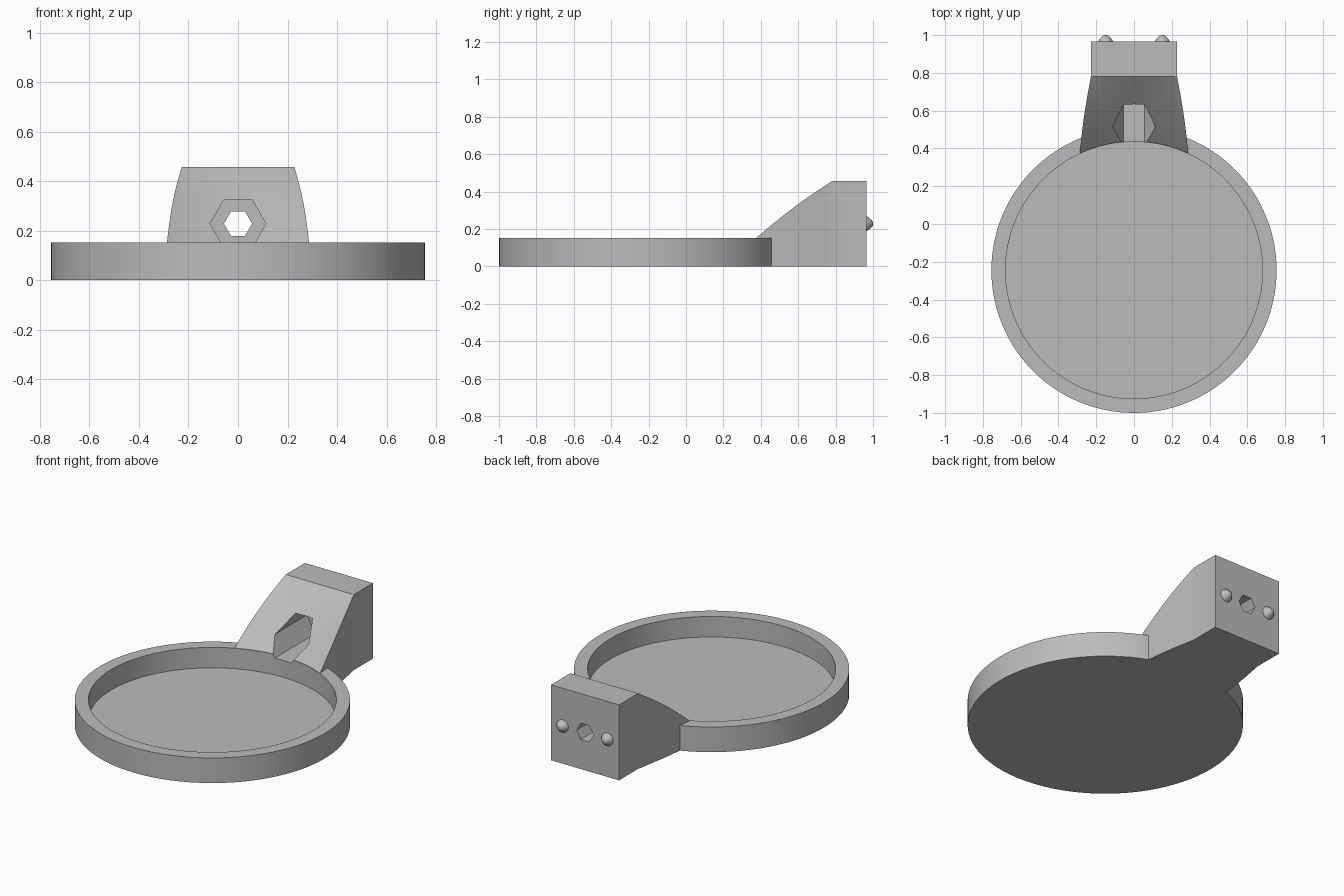
import bpy, bmesh, math
from mathutils import Matrix

if "Cube" in bpy.data.objects:
    bpy.data.objects.remove(bpy.data.objects["Cube"])

grey = bpy.data.materials.new("plain_grey")
grey.diffuse_color = (0.5, 0.5, 0.5, 1)
grey.use_nodes = True
grey.node_tree.nodes["Principled BSDF"].inputs["Base Color"].default_value = grey.diffuse_color

DISH_Y, R_OUT, R_IN, RIM_Z = -0.245, 0.755, 0.68, 0.152
BLOCK_Y, BACK_Y, TOP_Z, HOLE_Z = 0.782, 0.965, 0.457, 0.228


def finish(name, bm):
    bmesh.ops.recalc_face_normals(bm, faces=bm.faces)
    mesh = bpy.data.meshes.new(name)
    bm.to_mesh(mesh)
    bm.free()
    ob = bpy.data.objects.new(name, mesh)
    bpy.context.collection.objects.link(ob)
    mesh.materials.append(grey)
    return ob


def smooth(ob):
    bpy.ops.object.select_all(action='DESELECT')
    ob.select_set(True)
    bpy.context.view_layer.objects.active = ob
    bpy.ops.object.shade_smooth_by_angle(angle=math.radians(25))


def prism(name, radius, sides, matrix, depth):
    """Straight prism whose base centre is the matrix origin."""
    bm = bmesh.new()
    bmesh.ops.create_cone(bm, cap_ends=True, segments=sides, radius1=radius,
                          radius2=radius, depth=depth,
                          matrix=matrix @ Matrix.Translation((0, 0, depth / 2)))
    return finish(name, bm)


def hex_bore(name, radius, y0, y1):
    """Hexagonal bore along y with corners pointing sideways."""
    bm = bmesh.new()
    rings = [[bm.verts.new((radius * math.cos(k * math.pi / 3), y,
                            HOLE_Z + radius * math.sin(k * math.pi / 3)))
              for k in range(6)] for y in (y0, y1)]
    for k in range(6):
        j = (k + 1) % 6
        bm.faces.new((rings[0][k], rings[0][j], rings[1][j], rings[1][k]))
    bm.faces.new(rings[0])
    bm.faces.new(rings[1])
    return finish(name, bm)


def combine(target, tool, operation):
    mod = target.modifiers.new(operation.lower(), 'BOOLEAN')
    mod.operation, mod.solver, mod.object = operation, 'EXACT', tool
    bpy.ops.object.select_all(action='DESELECT')
    target.select_set(True)
    bpy.context.view_layer.objects.active = target
    bpy.ops.object.modifier_apply(modifier=mod.name)
    bpy.data.objects.remove(tool)


# Bracket: lofted from the dish's inner arc to a rectangular block
def bracket():
    bm = bmesh.new()
    cols, rows = 16, 10
    top, bottom = [], []
    for r in range(rows + 2):
        t = min(r / rows, 1)
        bulge = math.sin(math.pi * t)
        half = 0.287 + (0.2275 - 0.287) * t + 0.006 * bulge
        line_t, line_b = [], []
        for c in range(cols + 1):
            s = 2 * c / cols - 1
            arc = DISH_Y + math.sqrt((R_IN + 0.003) ** 2 - (0.287 * s) ** 2)
            y = arc + (BLOCK_Y - arc) * t if r <= rows else BACK_Y
            z = RIM_Z + (TOP_Z - RIM_Z) * t + 0.012 * bulge * s * s
            line_t.append(bm.verts.new((half * s, y, z)))
            line_b.append(bm.verts.new((half * s, y, 0)))
        top.append(line_t)
        bottom.append(line_b)
    for r in range(rows + 1):
        for g in (top, bottom):
            for c in range(cols):
                bm.faces.new((g[r][c], g[r][c + 1], g[r + 1][c + 1], g[r + 1][c]))
        for c in (0, cols):
            bm.faces.new((top[r][c], top[r + 1][c], bottom[r + 1][c], bottom[r][c]))
    for r in (0, rows + 1):
        for c in range(cols):
            bm.faces.new((top[r][c], top[r][c + 1], bottom[r][c + 1], bottom[r][c]))
    bmesh.ops.dissolve_limit(bm, angle_limit=0.001, verts=bm.verts, edges=bm.edges)
    return finish("bracket", bm)


# Round dish with a shallow recess
tray = prism("tray_with_bracket", R_OUT, 128, Matrix.Translation((0, DISH_Y, 0)), RIM_Z)
recess = prism("recess_cutter", R_IN, 128, Matrix.Translation((0, DISH_Y, 0.028)), 0.3)
combine(tray, recess, 'DIFFERENCE')
combine(tray, bracket(), 'UNION')

# Wide hexagonal pocket in front, narrow hexagonal hole through the back
combine(tray, hex_bore("pocket_cutter", 0.113, 0.36, 0.82), 'DIFFERENCE')
combine(tray, hex_bore("hole_cutter", 0.057, 0.70, 1.1), 'DIFFERENCE')
smooth(tray)

# Two rounded locating pins on the back face
for side, x in (("left", -0.15), ("right", 0.15)):
    bm = bmesh.new()
    profile = [(0.038, 0.955), (0.038, 0.968), (0.034, 0.976),
               (0.018, 0.994), (0.011, 0.999), (0.0, 1.0)]
    verts = [bm.verts.new((r, y, 0)) for r, y in profile]
    edges = [bm.edges.new(p) for p in zip(verts, verts[1:])]
    bmesh.ops.spin(bm, geom=verts + edges, cent=(0, 0, 0), axis=(0, 1, 0),
                   angle=2 * math.pi, steps=24)
    bmesh.ops.remove_doubles(bm, verts=bm.verts, dist=0.0005)
    bmesh.ops.translate(bm, verts=bm.verts, vec=(x, 0, HOLE_Z))
    smooth(finish(side + "_pin", bm))
